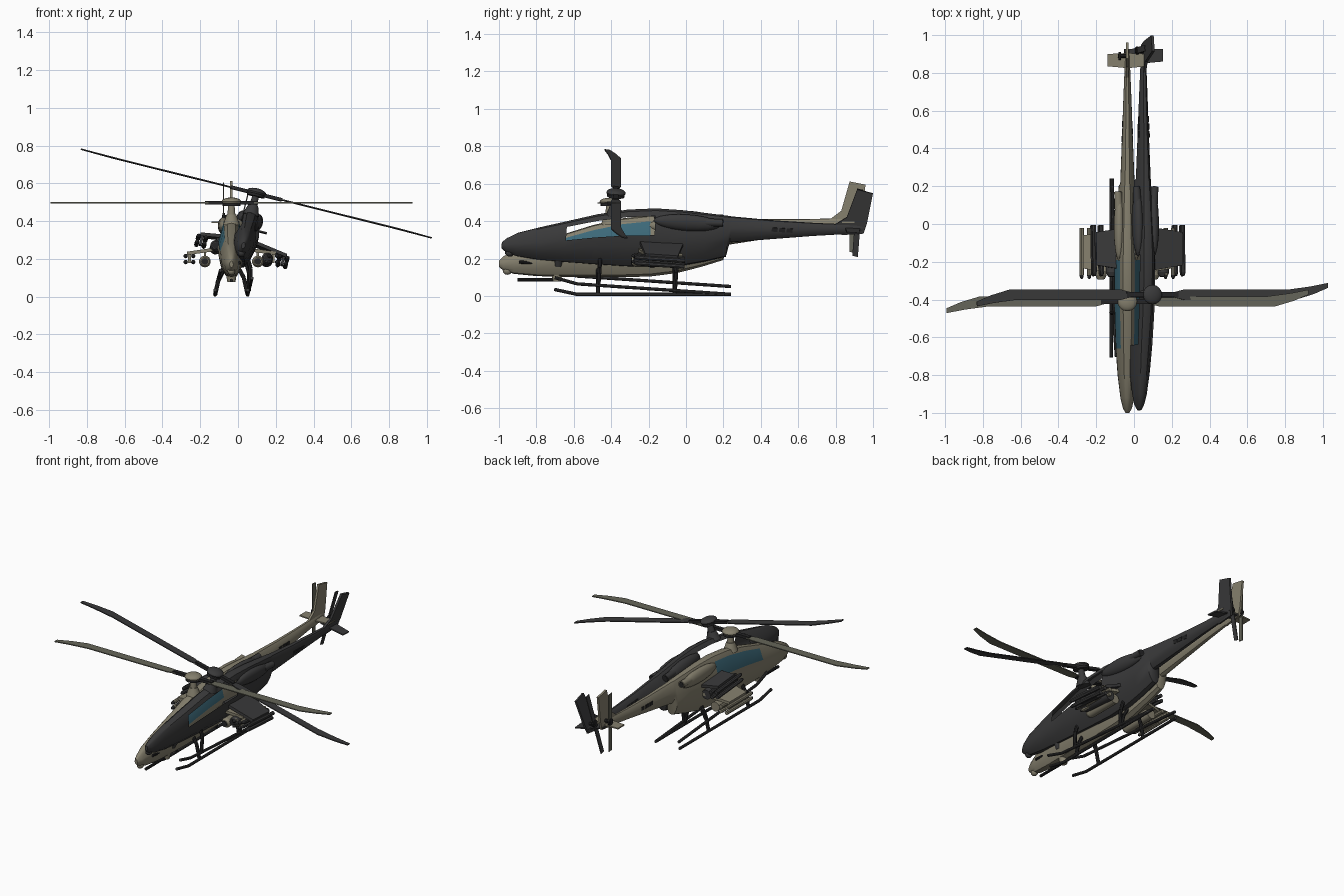
import bpy, bmesh, math
from mathutils import Matrix, Vector

if "Cube" in bpy.data.objects:
    bpy.data.objects.remove(bpy.data.objects["Cube"])


def material(name, rgb):
    m = bpy.data.materials.new(name)
    m.diffuse_color = (*rgb, 1)
    m.use_nodes = True
    m.node_tree.nodes["Principled BSDF"].inputs["Base Color"].default_value = m.diffuse_color
    return m


TAN = material("tan paint", (0.235, 0.215, 0.155))
CHARCOAL = material("charcoal paint", (0.042, 0.042, 0.043))
BLACK = material("black metal", (0.018, 0.018, 0.019))
OLIVE = material("olive blade", (0.13, 0.13, 0.10))
GLASS = material("blue glass", (0.045, 0.14, 0.19))

# fuselage stations: y, bottom z, top z, half width
STATIONS = [
    (-1.0, .155, .188, .010), (-.975, .135, .212, .024), (-.92, .118, .245, .037),
    (-.80, .106, .285, .052), (-.66, .102, .328, .062), (-.50, .100, .378, .068),
    (-.34, .100, .415, .071), (-.19, .104, .432, .070), (-.05, .122, .432, .062),
    (.08, .155, .425, .054), (.20, .192, .418, .046), (.215, .272, .416, .038),
    (.45, .308, .410, .029), (.65, .338, .411, .022), (.82, .360, .415, .015),
    (.92, .375, .425, .008)]
# half cross-section: width fraction, height fraction
SECTION = [(0, 0), (.45, .04), (.8, .2), (1, .42), (.97, .6), (.56, .9), (.32, .98), (0, 1)]


class Craft:
    def __init__(self, prefix, matrix, paint, blade, glazed):
        self.prefix, self.matrix = prefix, matrix
        self.paint, self.blade, self.glazed = paint, blade, glazed

    def finish(self, name, bm, *mats):
        bmesh.ops.recalc_face_normals(bm, faces=bm.faces)
        bm.transform(self.matrix)
        me = bpy.data.meshes.new(name)
        bm.to_mesh(me)
        bm.free()
        for m in mats:
            me.materials.append(m)
        for p in me.polygons:
            p.use_smooth = True
        me.set_sharp_from_angle(angle=math.radians(35))
        ob = bpy.data.objects.new(self.prefix + "_" + name, me)
        bpy.context.collection.objects.link(ob)

    def box(self, name, centre, size, mat):
        bm = bmesh.new()
        bmesh.ops.create_cube(bm, size=1, matrix=Matrix.Translation(centre) @ Matrix.Diagonal((*size, 1)))
        self.finish(name, bm, mat)

    def tube(self, name, points, r, mat, r2=None, sides=10):
        bm = bmesh.new()
        for a, b in zip(points, points[1:]):
            a, b = Vector(a), Vector(b)
            d = b - a
            rot = d.to_track_quat('Z', 'Y').to_matrix().to_4x4()
            bmesh.ops.create_cone(bm, cap_ends=True, segments=sides, radius1=r,
                                  radius2=r if r2 is None else r2, depth=d.length,
                                  matrix=Matrix.Translation((a + b) / 2) @ rot)
        self.finish(name, bm, mat)

    def ball(self, name, centre, size, mat):
        bm = bmesh.new()
        bmesh.ops.create_uvsphere(bm, u_segments=16, v_segments=10, radius=1,
                                  matrix=Matrix.Translation(centre) @ Matrix.Diagonal((*size, 1)))
        self.finish(name, bm, mat)

    def plate(self, name, outline, thickness, mat):
        """Flat outline of 3D points, thickened along its normal."""
        bm = bmesh.new()
        f = bm.faces.new([bm.verts.new(p) for p in outline])
        f.normal_update()
        n = f.normal.copy()
        bmesh.ops.translate(bm, verts=bm.verts, vec=-n * thickness / 2)
        new = bmesh.ops.extrude_face_region(bm, geom=[f], use_keep_orig=True)['geom']
        bmesh.ops.translate(bm, vec=n * thickness,
                            verts=[v for v in new if isinstance(v, bmesh.types.BMVert)])
        self.finish(name, bm, mat)

    def fuselage(self):
        bm = bmesh.new()
        ring = SECTION + [(-u, v) for u, v in SECTION[-2:0:-1]]
        n = len(ring)
        rows = [[bm.verts.new((u * w, y, zb + v * (zt - zb))) for u, v in ring]
                for y, zb, zt, w in STATIONS]
        windows = []
        for i, (a, b) in enumerate(zip(rows, rows[1:])):
            for k in range(n):
                f = bm.faces.new((a[k], a[(k + 1) % n], b[(k + 1) % n], b[k]))
                if 4 <= i <= 6 and k in (4, n - 5):
                    f.material_index = 1
                    windows.append(f)
        bm.faces.new(rows[0])
        bm.faces.new(rows[-1])
        if not self.glazed:
            bmesh.ops.delete(bm, geom=windows, context='FACES')
        self.finish("fuselage", bm, self.paint, GLASS)

    def build(self):
        P = self.paint
        self.fuselage()
        # main rotor
        hub = Vector((0, -.41, .497))
        self.tube("mast", [(0, -.41, .38), (0, -.41, .50)], .026, P, .016, 14)
        self.tube("mast_fairing", [(0, -.41, .38), (0, -.41, .435)], .045, P, .026, 14)
        self.ball("hub_dome", hub + Vector((0, 0, .006)), (.052, .052, .022), P)
        self.tube("hub_plate", [hub - Vector((0, 0, .016)), hub], .047, BLACK, None, 16)
        for s, side in ((1, "right"), (-1, "left")):
            self.box("blade_grip_" + side, hub + Vector((s * .09, 0, 0)), (.10, .026, .018), BLACK)
            shape = [(.12, -.014), (.17, -.027), (.78, -.027), (.88, .003), (.958, .036),
                     (.958, .062), (.86, .043), (.74, .027), (.17, .027), (.12, .014)]
            self.plate("rotor_blade_" + side,
                       [hub + Vector((s * x, s * y, 0)) for x, y in shape], .006, self.blade)
        # tail surfaces
        fin = [(.77, .41), (.83, .455), (.875, .612), (.96, .595), (.94, .43), (.925, .372), (.81, .356)]
        self.plate("tail_fin", [(0, y, z) for y, z in fin], .014, P)
        plane = [(0, .825), (.105, .835), (.105, .90), (0, .905)]
        self.plate("tail_plane", [(x, y, .395) for x, y in plane]
                   + [(-x, y, .395) for x, y in plane[2:0:-1]], .008, P)
        # tail rotor on the left side
        self.tube("tail_rotor_shaft", [(0, .89, .42), (-.05, .89, .42)], .011, BLACK)
        self.tube("tail_rotor_hub", [(-.035, .89, .42), (-.048, .89, .42)], .022, BLACK)
        self.plate("tail_rotor_blades", [(-.042, y, z) for y, z in
                   ((.875, .235), (.905, .23), (.908, .60), (.875, .605))], .006, self.blade)
        # gun below the nose
        self.tube("gun_turret", [(0, -.69, .125), (0, -.69, .078)], .03, P, .022, 14)
        self.tube("gun_barrel", [(0, -.69, .086), (0, -.90, .086)], .009, BLACK)
        self.ball("nose_sensor", (0, -.955, .135), (.02, .025, .022), P)
        for s, side in ((1, "right"), (-1, "left")):
            # engines and vents
            self.ball("engine_" + side, (s * .042, -.02, .375), (.03, .18, .045), P)
            self.tube("exhaust_" + side, [(s * .045, .08, .385), (s * .05, .17, .39)], .022, P, .02, 12)
            self.tube("exhaust_opening_" + side, [(s * .05, .165, .39), (s * .0502, .172, .39)],
                      .016, BLACK, None, 12)
            for i in range(3):
                y = .45 + i * .04
                self.box(f"boom_vent_{side}_{i}", (s * (.0285 - .0018 * i), y, .366),
                         (.005, .032, .022), BLACK)
            # stub wing and stores
            wing = [(.03, -.27), (.235, -.235), (.235, -.06), (.03, -.03)]
            self.plate("stub_wing_" + side, [(s * x, y, .262 - .14 * x) for x, y in wing], .018, P)
            self.box("inner_pylon_" + side, (s * .14, -.15, .222), (.012, .12, .04), P)
            self.tube("rocket_pod_" + side, [(s * .14, -.27, .186), (s * .14, -.05, .186)], .031, P, None, 14)
            self.tube("rocket_pod_nose_" + side, [(s * .14, -.27, .186), (s * .14, -.29, .186)],
                      .031, P, .022, 14)
            self.tube("rocket_pod_face_" + side, [(s * .14, -.288, .186), (s * .14, -.293, .186)],
                      .018, BLACK)
            self.box("missile_rack_" + side, (s * .222, -.15, .205), (.014, .13, .055), P)
            for i, (dx, z) in enumerate(((-.02, .215), (.02, .215), (-.02, .183), (.02, .183))):
                self.tube(f"missile_{side}_{i}", [(s * .222 + dx, -.27, z), (s * .222 + dx, -.02, z)],
                          .012, P, None, 8)
                self.ball(f"missile_tip_{side}_{i}", (s * .222 + dx, -.27, z), (.011, .022, .011), BLACK)
            # landing skids
            x = s * .086
            self.tube("skid_" + side, [(x, .24, .009), (x, -.585, .009), (x, -.705, .035)], .009, CHARCOAL)
            for y, part in ((-.47, "front"), (-.06, "rear")):
                self.tube(f"{part}_strut_{side}", [(x, y, .01), (s * .066, y, .10), (s * .03, y, .165)],
                          .011, BLACK, None, 8)


# upright craft, then the rolled and pitched one overlapping it
Craft("tan", Matrix.Translation((-.035, 0, 0)), TAN, OLIVE, True).build()
tilt = (Matrix.Translation((-.03, 0, .037)) @ Matrix.Rotation(math.radians(14), 4, 'Y')
        @ Matrix.Rotation(math.radians(-4), 4, 'X'))
Craft("dark", tilt, CHARCOAL, CHARCOAL, False).build()
